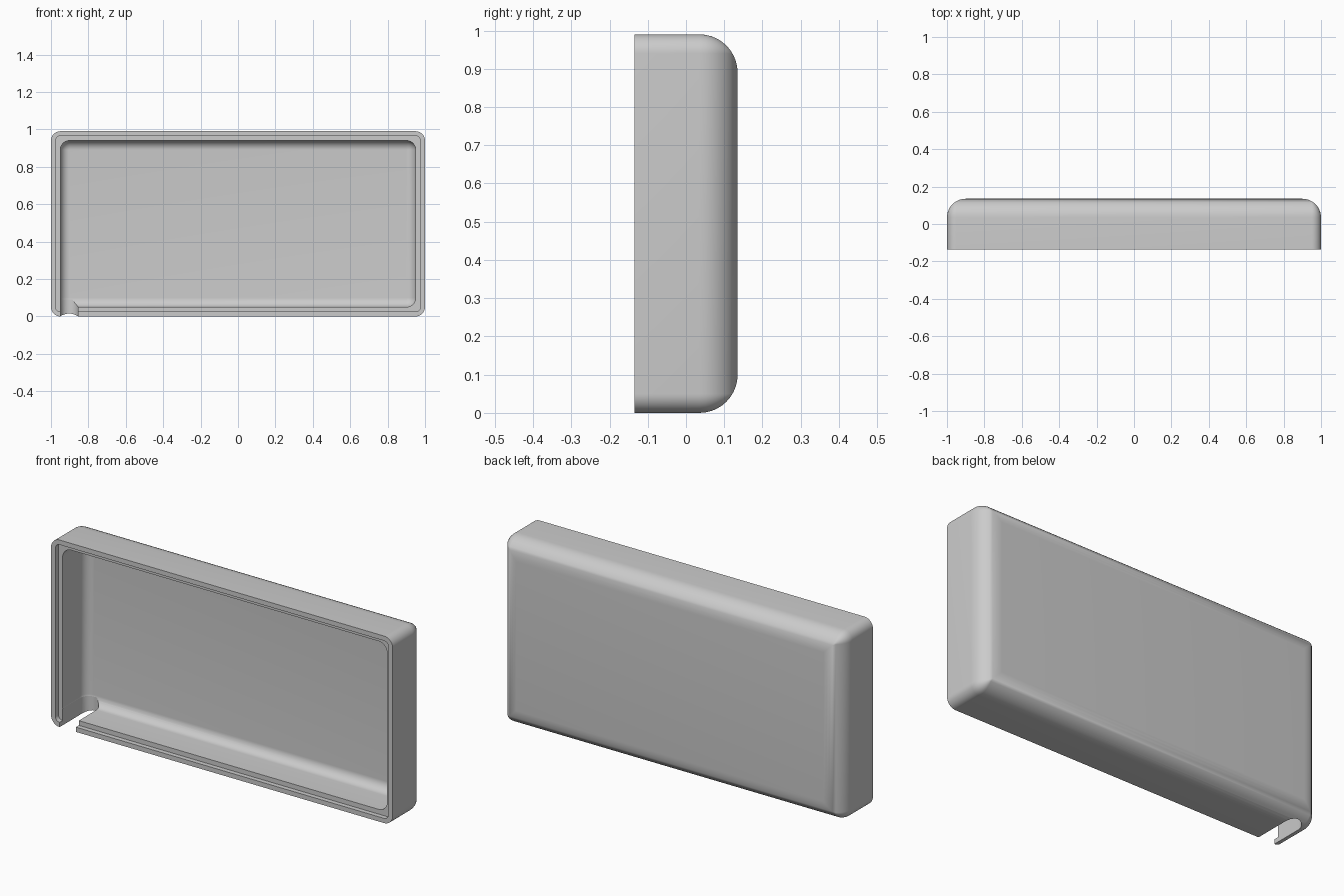
import bpy, bmesh
from math import sin, cos, pi

if "Cube" in bpy.data.objects:
    bpy.data.objects.remove(bpy.data.objects["Cube"], do_unlink=True)

W, H, D = 1.0, 0.495, 0.135      # half width, half height, half depth
WALL, LIP, FILLET = 0.05, 0.025, 0.1
STEPS = 10

grey = bpy.data.materials.new("light grey")
grey.use_nodes = True
grey.diffuse_color = (0.6, 0.6, 0.6, 1)
grey.node_tree.nodes["Principled BSDF"].inputs["Base Color"].default_value = (0.6, 0.6, 0.6, 1)


def make_object(name, bm):
    bmesh.ops.remove_doubles(bm, verts=bm.verts, dist=1e-5)
    bmesh.ops.recalc_face_normals(bm, faces=bm.faces)
    mesh = bpy.data.meshes.new(name)
    bm.to_mesh(mesh)
    bm.free()
    mesh.materials.append(grey)
    obj = bpy.data.objects.new(name, mesh)
    bpy.context.collection.objects.link(obj)
    return obj


def ring(bm, inset, radius, y):
    """Rounded rectangle at depth y, inset from the outer wall."""
    r = max(radius, 0)
    verts = []
    for k, (sx, sz) in enumerate([(1, 1), (-1, 1), (-1, -1), (1, -1)]):
        for i in range(STEPS + 1):
            a = (k + i / STEPS) * pi / 2
            verts.append(bm.verts.new((sx * (W - inset - r) + r * cos(a), y,
                                       H + sz * (H - inset - r) + r * sin(a))))
    return verts


# Section through the wall, as (inset, corner radius, y), from inner back to outer back
inner_r = FILLET - WALL
arc = [i / STEPS * pi / 2 for i in range(STEPS + 1)]
section = []
for a in reversed(arc):
    d = inner_r * (1 - cos(a))
    section.append((WALL + d, 0.05 - d, D - FILLET + inner_r * sin(a)))
section += [(WALL, 0.05, -D + 0.025), (LIP, 0.025, -D + 0.025),
            (LIP, 0.025, -D), (0, 0.05, -D)]
for a in arc:
    d = FILLET * (1 - cos(a))
    section.append((d, 0.05 - d, D - FILLET + FILLET * sin(a)))

# Hollow shell with stepped rim
bm = bmesh.new()
rings = [ring(bm, *s) for s in section]
for a, b in zip(rings, rings[1:]):
    for i in range(len(a)):
        j = (i + 1) % len(a)
        bm.faces.new((a[i], a[j], b[j], b[i]))
bm.faces.new(rings[0])
bm.faces.new(rings[-1])
shell = make_object("case_shell", bm)

# Round-ended cable slot through the bottom wall
x0, x1, y_end = -0.95, -0.855, 0.04
r = (x1 - x0) / 2
outline = [(x0, -0.3), (x1, -0.3)]
outline += [((x0 + x1) / 2 + r * cos(i * pi / 16), y_end + r * sin(i * pi / 16))
            for i in range(17)]
bm = bmesh.new()
base = bm.faces.new([bm.verts.new((x, y, -0.1)) for x, y in outline])
ext = bmesh.ops.extrude_face_region(bm, geom=[base])
bmesh.ops.translate(bm, vec=(0, 0, 0.19),
                    verts=[v for v in ext["geom"] if isinstance(v, bmesh.types.BMVert)])
cutter = make_object("slot_cutter", bm)
cutter.hide_render = True

bpy.ops.object.select_all(action='DESELECT')
shell.select_set(True)
bpy.context.view_layer.objects.active = shell
cut = shell.modifiers.new("slot", 'BOOLEAN')
cut.operation = 'DIFFERENCE'
cut.solver = 'EXACT'
cut.object = cutter
bpy.ops.object.modifier_apply(modifier=cut.name)
bpy.data.objects.remove(cutter, do_unlink=True)
bpy.ops.object.shade_smooth_by_angle(angle=pi / 6)
